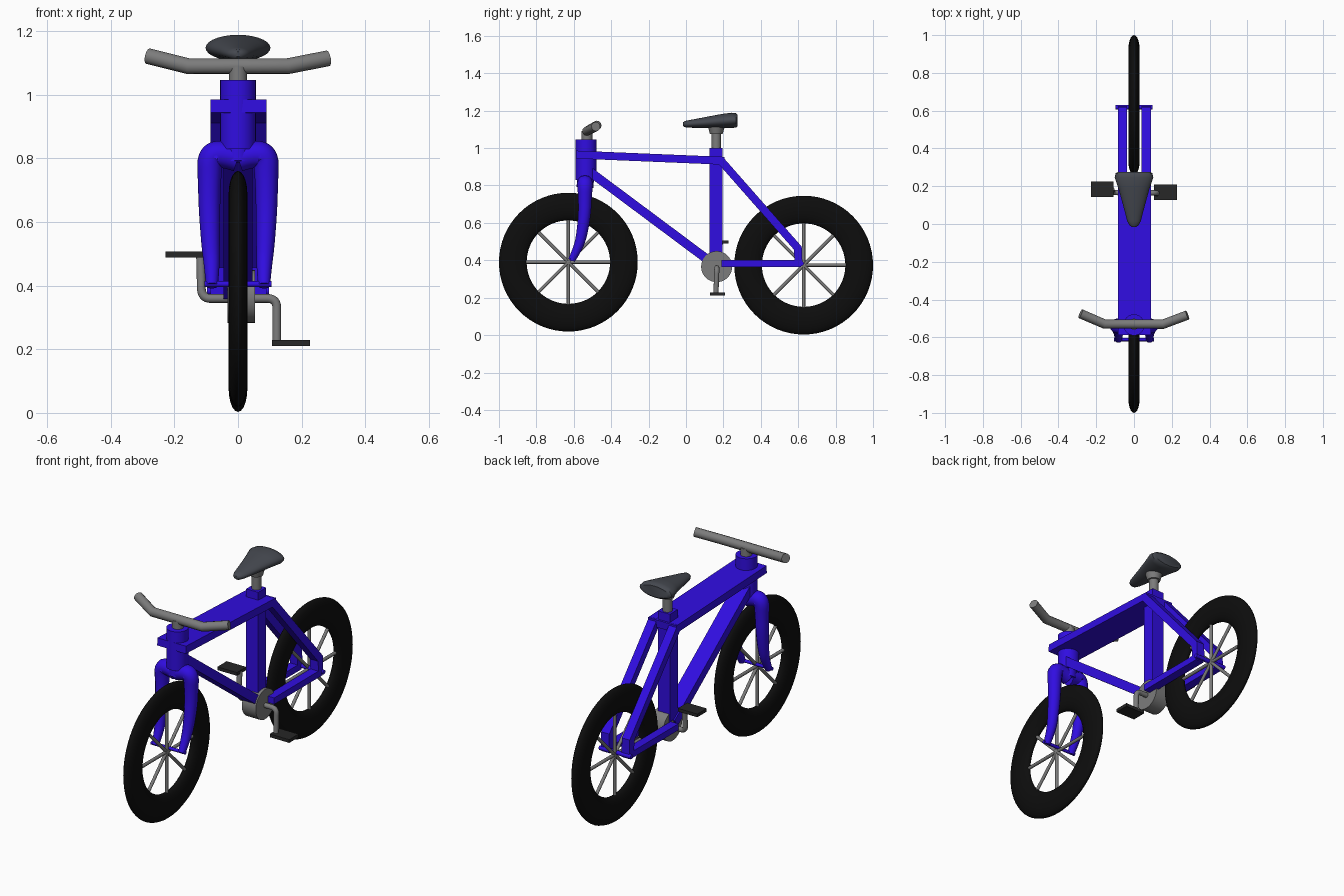
import bpy, bmesh, math
from mathutils import Vector

if "Cube" in bpy.data.objects:
    bpy.data.objects.remove(bpy.data.objects["Cube"])


def material(name, rgb):
    m = bpy.data.materials.new(name)
    m.diffuse_color = (*rgb, 1)
    m.use_nodes = True
    m.node_tree.nodes["Principled BSDF"].inputs["Base Color"].default_value = m.diffuse_color
    return m


BLUE = material("blue_paint", (0.03, 0.004, 0.75))
BLACK = material("black_rubber", (0.004, 0.004, 0.004))
DARK = material("dark_plastic", (0.02, 0.02, 0.02))
SEAT = material("seat_grey", (0.06, 0.066, 0.08))
METAL = material("metal_grey", (0.2, 0.2, 0.2))


def mesh_object(name, bm, mat, smooth=False):
    bmesh.ops.recalc_face_normals(bm, faces=bm.faces)
    me = bpy.data.meshes.new(name)
    bm.to_mesh(me)
    bm.free()
    ob = bpy.data.objects.new(name, me)
    bpy.context.collection.objects.link(ob)
    me.materials.append(mat)
    if smooth:
        smooth_shade(ob)
    return ob


def smooth_shade(ob):
    bpy.ops.object.select_all(action='DESELECT')
    ob.select_set(True)
    bpy.context.view_layer.objects.active = ob
    bpy.ops.object.shade_smooth_by_angle(angle=math.radians(40))


def loft(name, rings, mat, smooth=False):
    """Skin a list of equal-length vertex rings and cap both ends."""
    bm = bmesh.new()
    loops = [[bm.verts.new(p) for p in r] for r in rings]
    n = len(loops[0])
    for a, b in zip(loops, loops[1:]):
        for i in range(n):
            bm.faces.new((a[i], a[(i + 1) % n], b[(i + 1) % n], b[i]))
    bm.faces.new(loops[0])
    bm.faces.new(loops[-1])
    return mesh_object(name, bm, mat, smooth)


def beam(name, pts, thick, x0, x1):
    """Square-edged frame bar along a mitred (y, z) path, from x0 to x1."""
    pts = [Vector(p) for p in pts]
    dirs = [(b - a).normalized() for a, b in zip(pts, pts[1:])]
    rings = []
    for i, p in enumerate(pts):
        d0, d1 = dirs[max(i - 1, 0)], dirs[min(i, len(dirs) - 1)]
        d = (d0 + d1).normalized()
        n = Vector((-d.y, d.x)) * (thick / 2 / d.dot(d1))
        a, b = p + n, p - n
        rings.append([(x0, *a), (x1, *a), (x1, *b), (x0, *b)])
    return loft(name, rings, BLUE)


def rod(name, p0, p1, r0, mat, r1=None, sides=24):
    p0, p1 = Vector(p0), Vector(p1)
    d = p1 - p0
    bpy.ops.mesh.primitive_cone_add(vertices=sides, radius1=r0, radius2=r0 if r1 is None else r1,
                                    depth=d.length, location=(p0 + p1) / 2,
                                    rotation=d.to_track_quat('Z', 'Y').to_euler())
    ob = bpy.context.object
    ob.name = name
    ob.data.materials.append(mat)
    smooth_shade(ob)
    return ob


def pipe(name, pts, radius, mat, spline='POLY', scales=None):
    cu = bpy.data.curves.new(name, 'CURVE')
    cu.dimensions = '3D'
    cu.bevel_depth = radius
    cu.bevel_resolution = 4
    cu.use_fill_caps = True
    s = cu.splines.new(spline)
    s.points.add(len(pts) - 1)
    for i, (q, p) in enumerate(zip(s.points, pts)):
        q.co = (*p, 1)
        q.radius = scales[i] if scales else 1
    if spline == 'NURBS':
        s.order_u = 3
        s.use_endpoint_u = True
        s.resolution_u = 8
    cu.materials.append(mat)
    ob = bpy.data.objects.new(name, cu)
    bpy.context.collection.objects.link(ob)
    return ob


def box(name, centre, size, mat):
    bpy.ops.mesh.primitive_cube_add(size=1, location=centre)
    ob = bpy.context.object
    ob.name = name
    ob.scale = size
    ob.data.materials.append(mat)


# Wheels: flattened tyre, eight spokes and axle
for tag, y, z in (("front", -0.629, 0.39), ("rear", 0.629, 0.374)):
    bpy.ops.mesh.primitive_torus_add(major_radius=0.297, minor_radius=0.074, major_segments=64,
                                     minor_segments=20, location=(0, y, z),
                                     rotation=(0, math.pi / 2, 0))
    tyre = bpy.context.object
    tyre.name = tag + "_tyre"
    tyre.scale = (1, 1, 0.4)
    tyre.data.materials.append(BLACK)
    smooth_shade(tyre)
    for i in range(4):
        a = i * math.pi / 4
        v = Vector((0, math.cos(a), math.sin(a))) * 0.235
        c = Vector((0, y, z))
        rod(f"{tag}_spokes_{i}", c - v, c + v, 0.009, METAL, sides=10)
rod("front_axle", (-0.105, -0.612, 0.405), (0.105, -0.612, 0.405), 0.009, BLUE, sides=12)
rod("rear_axle", (-0.098, 0.618, 0.383), (0.098, 0.618, 0.383), 0.012, BLUE, sides=12)

# Frame bars
beam("top_bar", [(-0.588, 0.965), (0.205, 0.932)], 0.042, -0.086, 0.09)
beam("down_bar", [(-0.53, 0.885), (0.15, 0.378)], 0.048, -0.045, 0.045)
beam("seat_tube", [(0.16, 0.40), (0.16, 1.0)], 0.07, -0.037, 0.037)
for tag, x0, x1 in (("left", -0.086, -0.038), ("right", 0.04, 0.09)):
    beam(tag + "_seat_stay", [(0.18, 0.94), (0.598, 0.465), (0.602, 0.37)], 0.042, x0, x1)
    beam(tag + "_chain_stay", [(0.19, 0.383), (0.615, 0.383)], 0.036, x0, x1)

# Head tube and fork
rod("head_tube", (0, -0.534, 0.83), (0, -0.534, 1.047), 0.056, BLUE, sides=32)
rod("fork_neck", (0, -0.54, 0.79), (0, -0.536, 0.85), 0.045, BLUE)
for tag, s in (("left", -1), ("right", 1)):
    path = [(0, -0.54, 0.80), (0.045, -0.54, 0.815), (0.088, -0.54, 0.81), (0.09, -0.54, 0.73),
            (0.09, -0.542, 0.64), (0.086, -0.56, 0.52), (0.082, -0.58, 0.46), (0.082, -0.612, 0.40)]
    pipe(tag + "_fork_leg", [(s * x, y, z) for x, y, z in path], 0.042, BLUE, 'NURBS',
         [1, 1, 1, 0.86, 0.8, 0.68, 0.58, 0.45])

# Stem and handlebar
rod("stem", (0, -0.53, 1.04), (0, -0.53, 1.09), 0.029, METAL)
pipe("handlebar", [(-0.283, -0.475, 1.122), (-0.155, -0.53, 1.09),
                   (0.155, -0.53, 1.09), (0.283, -0.482, 1.115)], 0.025, METAL)

# Seat post and seat: elliptical sections widening to the back
rod("seat_post", (0, 0.162, 0.99), (0, 0.162, 1.12), 0.025, METAL)
rod("seat_clamp", (0, 0.162, 1.075), (0, 0.162, 1.115), 0.034, METAL, 0.045)
sections = [(-0.017, 0.008, 1.128, 0.008), (-0.008, 0.024, 1.128, 0.016), (0.015, 0.036, 1.129, 0.02),
            (0.10, 0.058, 1.136, 0.029), (0.19, 0.083, 1.144, 0.038), (0.245, 0.102, 1.148, 0.041),
            (0.268, 0.098, 1.148, 0.038), (0.276, 0.085, 1.148, 0.03)]
rings = [[(hx * math.cos(t), y, z + hz * math.sin(t)) for t in
          [k * math.tau / 28 for k in range(28)]] for y, hx, z, hz in sections]
loft("seat", rings, SEAT, True)

# Chainring, crank and pedals
rod("chainring", (-0.033, 0.164, 0.366), (0.053, 0.164, 0.366), 0.083, METAL, sides=40)
pipe("crank", [(-0.118, 0.185, 0.50), (-0.116, 0.175, 0.43), (-0.115, 0.167, 0.36), (-0.06, 0.165, 0.36),
               (0.06, 0.165, 0.36), (0.122, 0.165, 0.36), (0.122, 0.163, 0.30), (0.122, 0.16, 0.22)],
     0.014, METAL, 'NURBS')
box("left_pedal", (-0.168, 0.185, 0.498), (0.12, 0.082, 0.018), DARK)
box("right_pedal", (0.167, 0.168, 0.22), (0.12, 0.082, 0.018), DARK)
